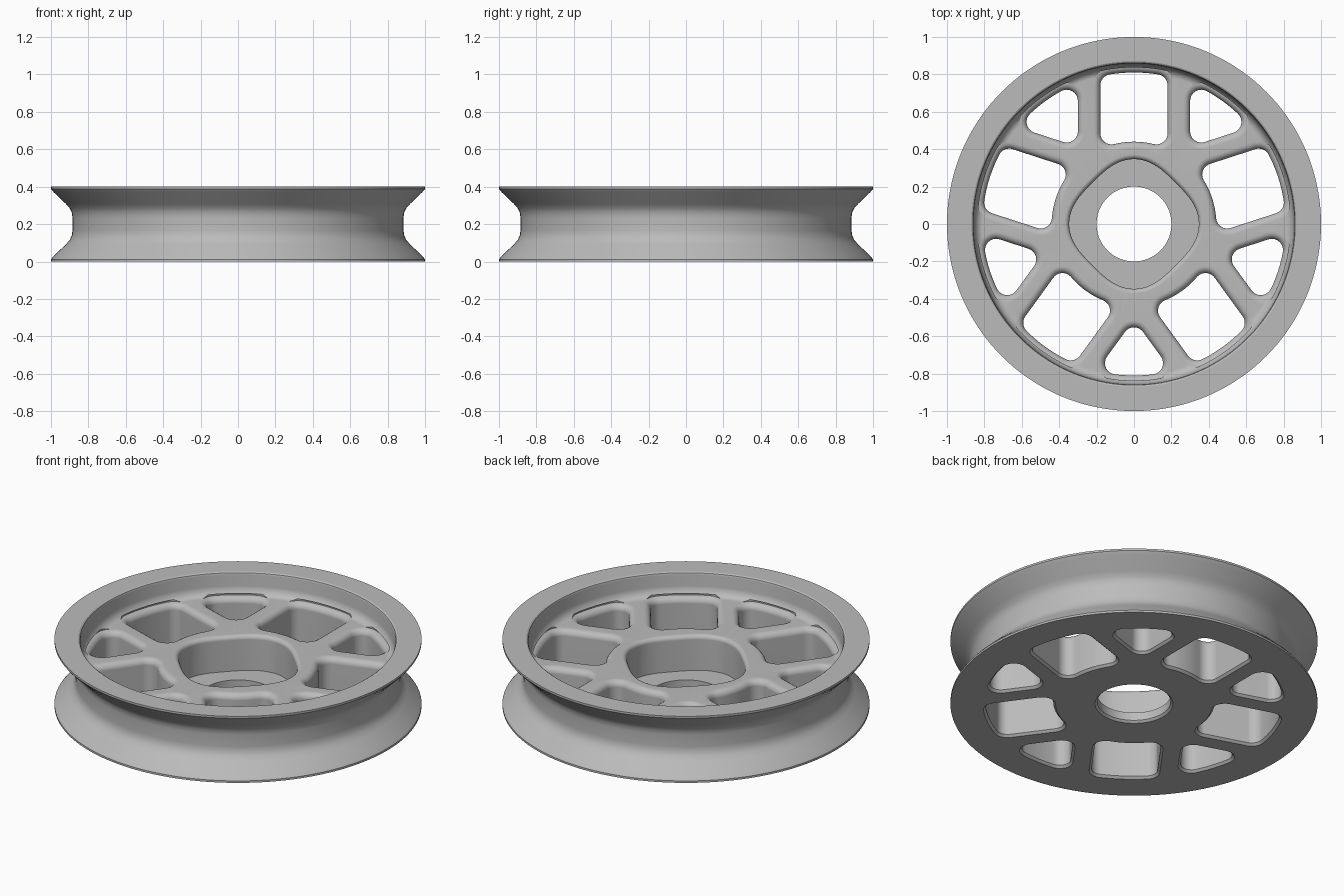
import bpy, bmesh, math
from mathutils import Vector, Matrix

cube = bpy.data.objects.get("Cube")
if cube:
    bpy.data.objects.remove(cube)

WEB = 0.27      # height of the spoke faces
ROUND = 0.06    # corner radius of the windows
SEGS = 144


def make_object(name, bm):
    bmesh.ops.recalc_face_normals(bm, faces=bm.faces)
    mesh = bpy.data.meshes.new(name)
    bm.to_mesh(mesh)
    bm.free()
    obj = bpy.data.objects.new(name, mesh)
    bpy.context.collection.objects.link(obj)
    return obj


def bridge(bm, lower, upper):
    n = len(lower)
    for i in range(n):
        j = (i + 1) % n
        bm.faces.new((lower[i], lower[j], upper[j], upper[i]))


def lathe(bm, profile):
    """Spin a closed (radius, height) profile about z."""
    rings = []
    for r, z in profile:
        rings.append([bm.verts.new((r * math.cos(a), r * math.sin(a), z))
                      for a in (math.tau * i / SEGS for i in range(SEGS))])
    for k, ring in enumerate(rings):
        bridge(bm, ring, rings[(k + 1) % len(rings)])


def loft(bm, outline, levels, turn=0.0):
    """Capped solid through outline(grow) placed at each (grow, height)."""
    spin = Matrix.Rotation(turn, 3, 'Z')
    rings = [[bm.verts.new(spin @ Vector((x, y, z))) for x, y in outline(g)]
             for g, z in levels]
    for a, b in zip(rings, rings[1:]):
        bridge(bm, a, b)
    bm.faces.new(rings[0])
    bm.faces.new(rings[-1])


def arc(radius, start, end, steps):
    """Points about the hub, with angles measured from +y towards +x."""
    angles = [start + (end - start) * i / steps for i in range(steps + 1)]
    return [Vector((radius * math.sin(a), radius * math.cos(a))) for a in angles]


def rounded(core, grow):
    """Offset a clockwise core outline outwards, rounding its corners."""
    points, n = [], len(core)
    for i, p in enumerate(core):
        d1, d2 = p - core[i - 1], core[(i + 1) % n] - p
        a1 = math.atan2(d1.x, -d1.y)
        a2 = math.atan2(d2.x, -d2.y)
        sweep = (a2 - a1 + math.pi) % math.tau - math.pi
        steps = 8 if abs(sweep) > 0.4 else 0
        for s in range(steps + 1):
            a = a1 + sweep * (s / steps if steps else 0.5)
            points.append((p.x - grow * math.cos(a + math.pi),
                           p.y - grow * math.sin(a + math.pi)))
    return points


def top_flare(base, size, steps=5):
    """Levels of a convex rounded edge ending on the web face."""
    return [(base + size * (1 - math.cos(t)), WEB - size * (1 - math.sin(t)))
            for t in (math.pi / 2 * i / steps for i in range(steps + 1))]


# Wheel body: flat underside, grooved edge, dished top and bore
body = bmesh.new()
half = [(1.0, 0.0), (1.0, 0.012), (0.985, 0.03), (0.92, 0.092), (0.9, 0.115),
        (0.889, 0.138), (0.885, 0.165)]
groove = half + [(r, 0.4 - z) for r, z in reversed(half)]
dish = [(0.87, 0.4), (0.862, 0.395), (0.858, 0.385), (0.855, 0.32), (0.85, 0.3),
        (0.84, 0.284), (0.826, 0.274), (0.81, WEB)]
bore = [(0.2, WEB), (0.2, 0.012), (0.212, 0.0)]
lathe(body, groove + dish + bore)
wheel = make_object("pulley_wheel", body)

# Window shapes: five broad ones, and five wedges between the parallel spokes
side = ROUND * 2
outer, inner = 0.75, 0.5
ao, ai = math.asin(side / outer), math.asin(side / inner)
broad = arc(outer, -ao, ao, 10) + arc(inner, ai, -ai, 10)
gap, fifth = 0.36, math.pi / 5
aw = fifth - math.asin(gap / outer)
wedge = arc(outer, -aw, aw, 8) + [Vector((0, gap / math.sin(fifth)))]

cut = bmesh.new()
flare = 0.036
levels = [(ROUND + 0.025, -0.012), (ROUND, 0.013)] + top_flare(ROUND, flare)
levels.append((ROUND + flare, WEB + 0.012))
for k in range(5):
    turn = math.tau * k / 5
    loft(cut, lambda g: rounded(broad, g), levels, turn)
    loft(cut, lambda g: rounded(wedge, g), levels, turn + fifth)


# Four-lobed hub pocket
def lobes(grow):
    pts = []
    for i in range(96):
        a = math.tau * i / 96
        r = 0.33 + 0.017 * math.cos(4 * a) + grow
        pts.append((r * math.cos(a), r * math.sin(a)))
    return pts


loft(cut, lobes, [(0, 0.06)] + top_flare(0, 0.025) + [(0.025, WEB + 0.05)])
cutter = make_object("window_cutter", cut)
cutter.hide_render = True

# Cut the openings, then drop the cutter
mod = wheel.modifiers.new("openings", 'BOOLEAN')
mod.operation, mod.solver, mod.object = 'DIFFERENCE', 'EXACT', cutter
bpy.context.view_layer.objects.active = wheel
wheel.select_set(True)
bpy.ops.object.modifier_apply(modifier=mod.name)
bpy.data.objects.remove(cutter)

# Metal colour and shading
metal = bpy.data.materials.new("grey metal")
metal.use_nodes = True
grey = (0.5, 0.5, 0.5, 1.0)
metal.diffuse_color = grey
metal.node_tree.nodes["Principled BSDF"].inputs["Base Color"].default_value = grey
wheel.data.materials.clear()
wheel.data.materials.append(metal)
for poly in wheel.data.polygons:
    poly.material_index = 0
bpy.ops.object.shade_smooth_by_angle(angle=math.radians(32))
weighted = wheel.modifiers.new("clean shading", 'WEIGHTED_NORMAL')
weighted.keep_sharp = True
